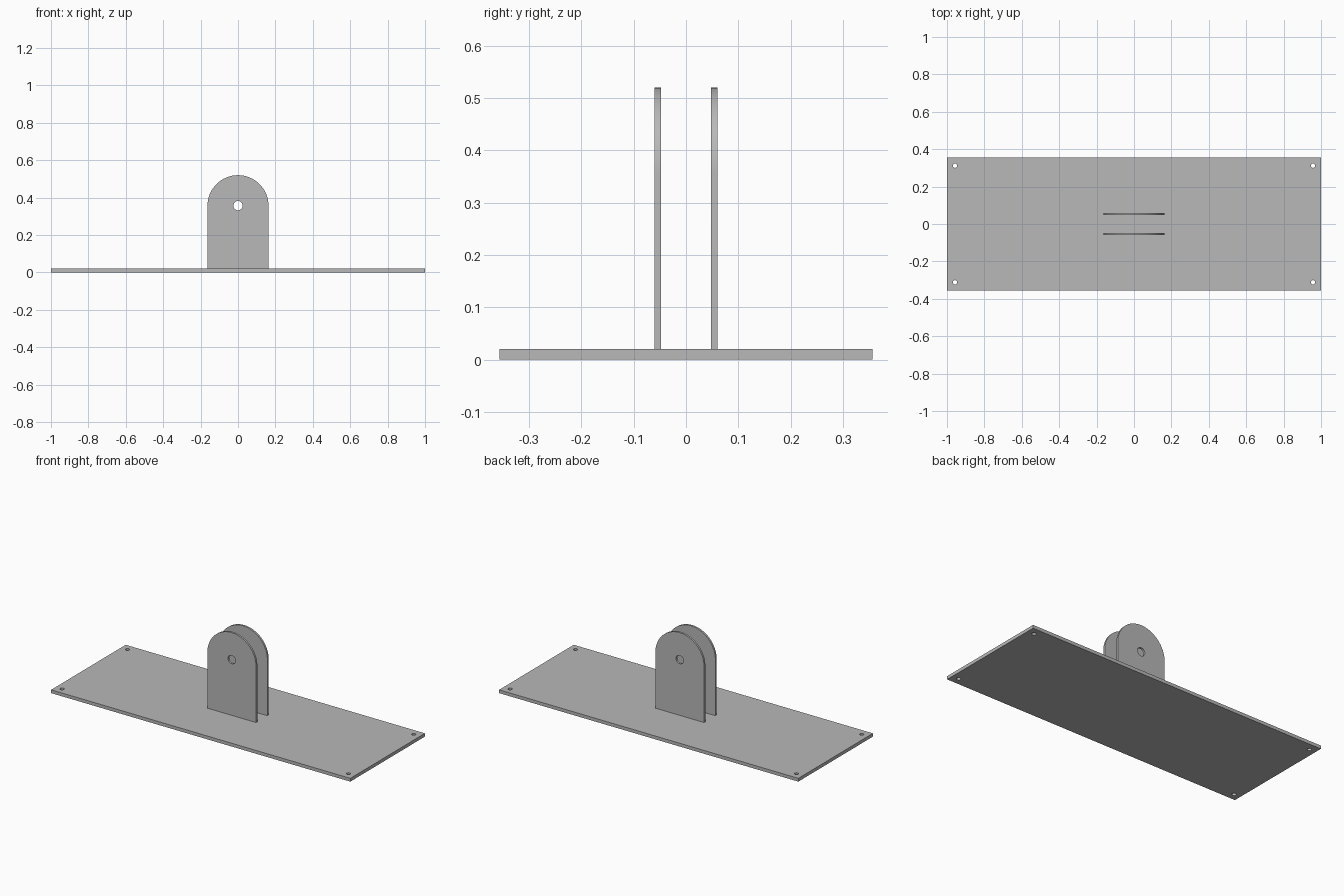
import bpy, bmesh
from math import sin, cos, pi, radians
from mathutils import Matrix

cube = bpy.data.objects.get("Cube")
if cube:
    bpy.data.objects.remove(cube, do_unlink=True)

# Single plain metal colour
grey = bpy.data.materials.new("plain_grey")
grey.use_nodes = True
colour = (0.48, 0.48, 0.48, 1)
grey.diffuse_color = colour
grey.node_tree.nodes["Principled BSDF"].inputs["Base Color"].default_value = colour


def arc(cx, cy, r, start=0.0, sweep=2 * pi, n=32, closed=True):
    steps = n if closed else n + 1
    return [(cx + r * cos(start + sweep * i / n), cy + r * sin(start + sweep * i / n))
            for i in range(steps)]


def sheet(name, outlines, thickness, matrix):
    """Extrude a flat outline with holes into a solid sheet."""
    curve = bpy.data.curves.new(name + "_profile", "CURVE")
    curve.dimensions = "2D"
    curve.fill_mode = "BOTH"
    curve.extrude = thickness / 2
    for points in outlines:
        spline = curve.splines.new("POLY")
        spline.points.add(len(points) - 1)
        for point, (x, y) in zip(spline.points, points):
            point.co = (x, y, 0, 1)
        spline.use_cyclic_u = True
    helper = bpy.data.objects.new(name + "_helper", curve)
    bpy.context.collection.objects.link(helper)
    bpy.context.view_layer.update()
    graph = bpy.context.evaluated_depsgraph_get()
    mesh = bpy.data.meshes.new_from_object(helper.evaluated_get(graph))
    bpy.data.objects.remove(helper, do_unlink=True)

    # Weld caps to the walls and place the sheet
    bm = bmesh.new()
    bm.from_mesh(mesh)
    bmesh.ops.remove_doubles(bm, verts=bm.verts, dist=1e-5)
    bmesh.ops.transform(bm, matrix=matrix, verts=bm.verts)
    bmesh.ops.recalc_face_normals(bm, faces=bm.faces)
    bm.to_mesh(mesh)
    bm.free()
    mesh.name = name
    mesh.materials.clear()
    mesh.materials.append(grey)
    obj = bpy.data.objects.new(name, mesh)
    bpy.context.collection.objects.link(obj)
    bpy.ops.object.select_all(action="DESELECT")
    obj.select_set(True)
    bpy.context.view_layer.objects.active = obj
    bpy.ops.object.shade_smooth_by_angle(angle=radians(30))
    return obj


# Base plate with a bolt hole in each corner
half_x, half_y, base_t = 1.0, 0.356, 0.02
base = [[(-half_x, -half_y), (half_x, -half_y), (half_x, half_y), (-half_x, half_y)]]
for sx in (-1, 1):
    for sy in (-1, 1):
        base.append(arc(sx * 0.957, sy * 0.312, 0.012, n=24))
sheet("base_plate", base, base_t, Matrix.Translation((0, 0, base_t / 2)))

# Two upright lugs with rounded tops and a pin hole
radius, pin_z, lug_t = 0.163, 0.357, 0.012
lug = [[(-radius, base_t), (radius, base_t)]
       + arc(0, pin_z, radius, sweep=pi, n=32, closed=False),
       arc(0, pin_z, 0.025)]
for name, y in (("front_lug", -0.054), ("back_lug", 0.054)):
    sheet(name, lug, lug_t,
          Matrix.Translation((0, y, 0)) @ Matrix.Rotation(pi / 2, 4, "X"))
